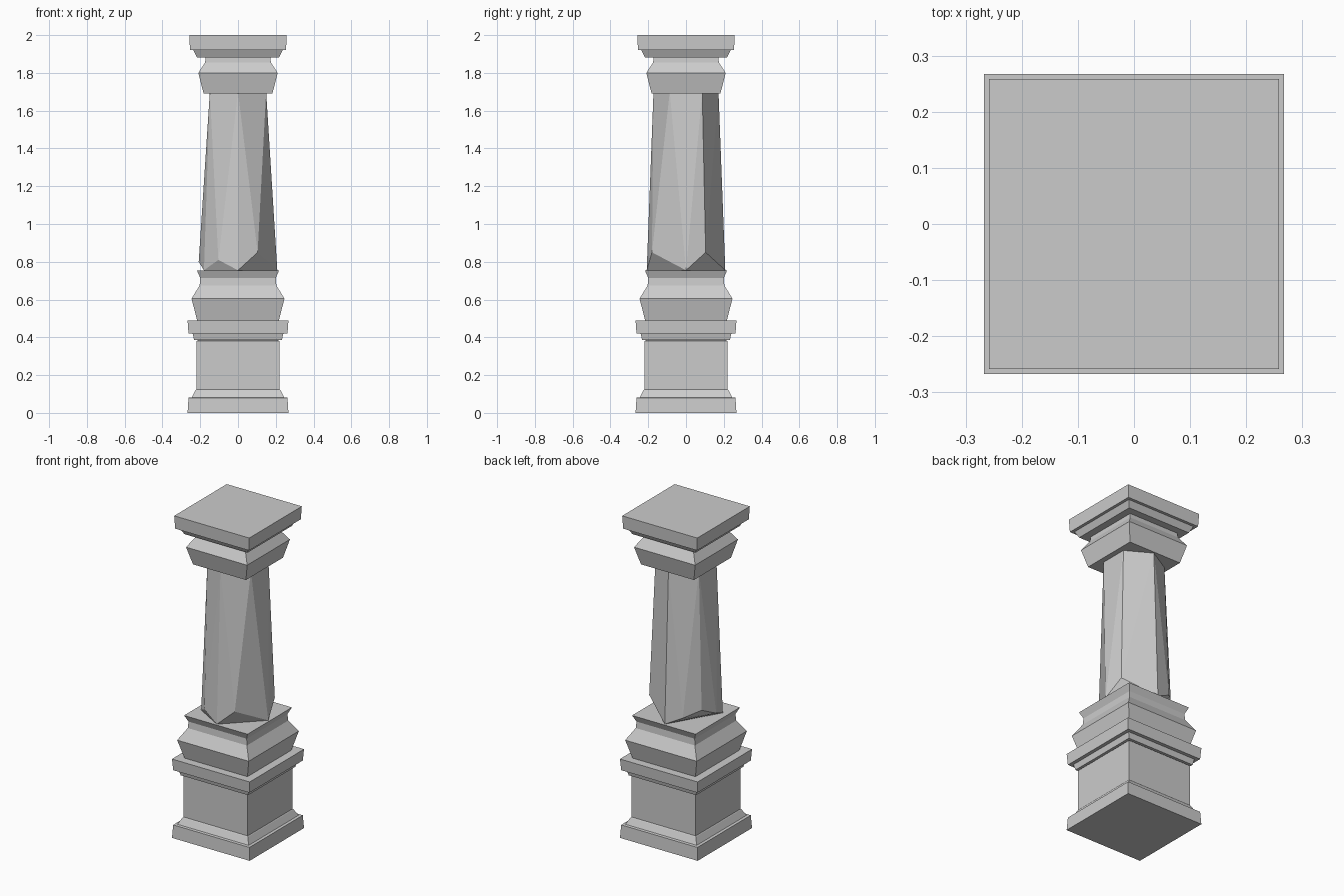
import bpy, bmesh, math

if "Cube" in bpy.data.objects:
    bpy.data.objects.remove(bpy.data.objects["Cube"])

stone = bpy.data.materials.new("pale_grey_stone")
stone.diffuse_color = (0.6, 0.6, 0.6, 1)
stone.use_nodes = True
stone.node_tree.nodes["Principled BSDF"].inputs["Base Color"].default_value = stone.diffuse_color


def finish(name, bm):
    bmesh.ops.recalc_face_normals(bm, faces=bm.faces)
    mesh = bpy.data.meshes.new(name)
    bm.to_mesh(mesh)
    bm.free()
    mesh.materials.append(stone)
    obj = bpy.data.objects.new(name, mesh)
    bpy.context.collection.objects.link(obj)
    return obj


def square_moulding(name, profile):
    """Sweep a (half width, height) profile around a square plan."""
    bm = bmesh.new()
    rings = [[bm.verts.new((sx * h, sy * h, z))
              for sx, sy in ((-1, -1), (1, -1), (1, 1), (-1, 1))]
             for h, z in profile]
    for low, high in zip(rings, rings[1:]):
        for i in range(4):
            j = (i + 1) % 4
            bm.faces.new((low[i], low[j], high[j], high[i]))
    bm.faces.new(rings[0][::-1])
    bm.faces.new(rings[-1])
    return finish(name, bm)


# Pedestal: foot slab, cove, plain die and cornice slab
square_moulding("pedestal", [
    (0.267, 0), (0.262, 0.08), (0.245, 0.082), (0.225, 0.12), (0.221, 0.125),
    (0.221, 0.38), (0.212, 0.385), (0.232, 0.385), (0.24, 0.42),
    (0.262, 0.42), (0.267, 0.49)])

# Column base: bulging square moulding with a waist and top lip
square_moulding("column_base", [
    (0.215, 0.485), (0.246, 0.605), (0.203, 0.675), (0.2, 0.715),
    (0.218, 0.755)])

# Shaft: hexagonal top tapering from a chipped, faceted lower end
bm = bmesh.new()
for i in range(6):
    a = math.radians(30 + 60 * i)
    bm.verts.new((0.172 * math.cos(a), 0.172 * math.sin(a), 1.70))
for angle, z in ((-150, 0.755), (-120, 0.81), (-90, 0.755), (-60, 0.85),
                 (0, 0.755), (30, 0.85), (90, 0.755), (120, 0.81),
                 (150, 0.85), (180, 0.80)):
    a = math.radians(angle)
    bm.verts.new((0.208 * math.cos(a), 0.208 * math.sin(a), z))
bmesh.ops.convex_hull(bm, input=bm.verts)
finish("shaft", bm)

# Capital: bulging moulding, neck and top slab
square_moulding("capital", [
    (0.182, 1.69), (0.21, 1.80), (0.174, 1.855), (0.172, 1.882),
    (0.217, 1.882), (0.236, 1.92), (0.254, 1.92), (0.258, 2.0)])
